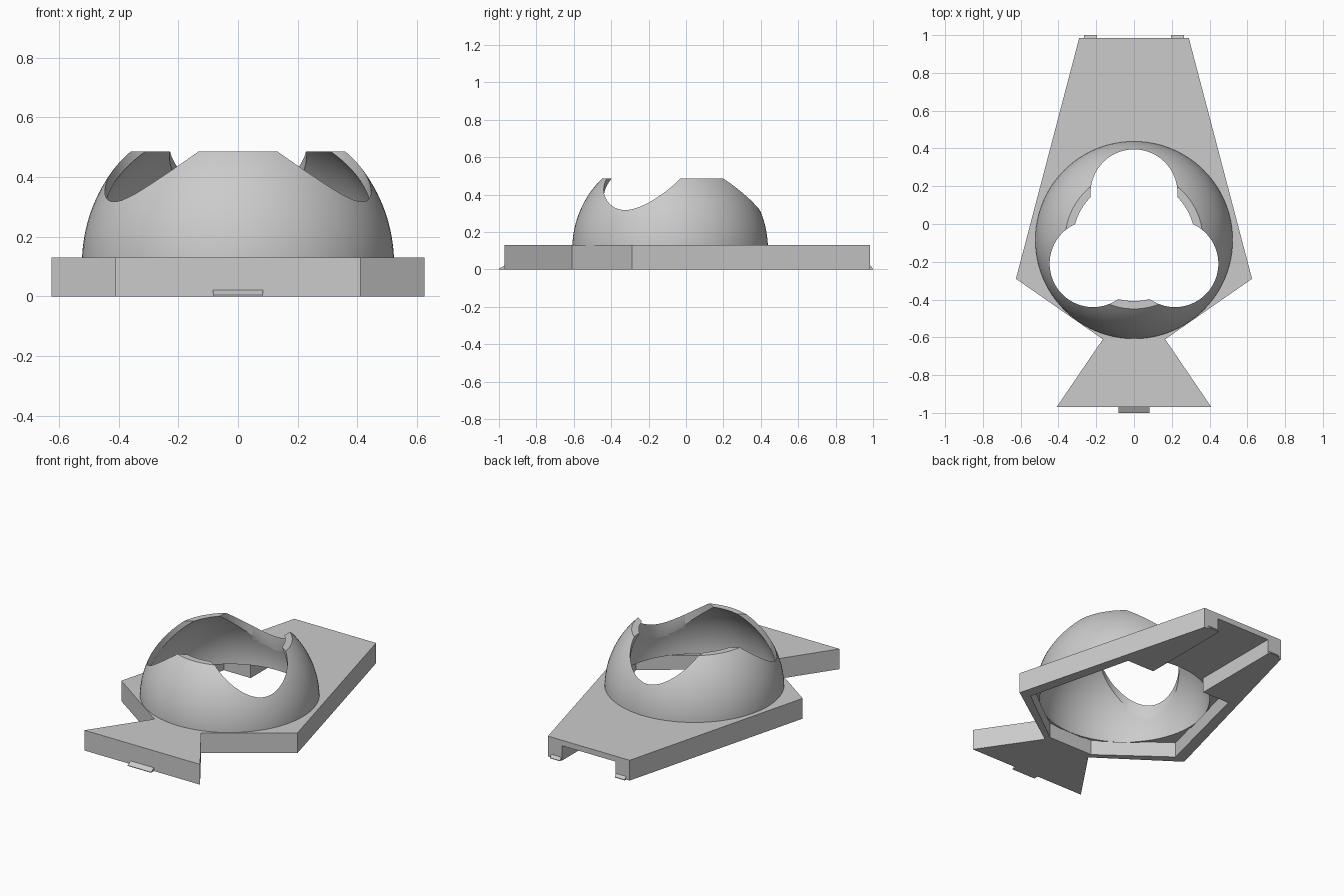
import bpy, bmesh, math

if "Cube" in bpy.data.objects:
    bpy.data.objects.remove(bpy.data.objects["Cube"])

GREY = bpy.data.materials.new("light_grey")
GREY.use_nodes = True
GREY.diffuse_color = (0.6, 0.6, 0.6, 1)
GREY.node_tree.nodes["Principled BSDF"].inputs["Base Color"].default_value = (0.6, 0.6, 0.6, 1)

CY, CZ = -0.085, 0.11          # dome centre
R_OUT, R_IN = 0.523, 0.495     # dome shell radii
TOP, ROOF, CUT = 0.13, 0.095, 0.485


def finish(bm, name):
    bmesh.ops.recalc_face_normals(bm, faces=bm.faces)
    mesh = bpy.data.meshes.new(name)
    bm.to_mesh(mesh)
    bm.free()
    mesh.materials.append(GREY)
    obj = bpy.data.objects.new(name, mesh)
    bpy.context.collection.objects.link(obj)
    return obj


def prism(name, outline, z0, z1):
    bm = bmesh.new()
    face = bm.faces.new([bm.verts.new((x, y, z0)) for x, y in outline])
    res = bmesh.ops.extrude_face_region(bm, geom=[face])
    for v in res["geom"]:
        if isinstance(v, bmesh.types.BMVert):
            v.co.z = z1
    return finish(bm, name)


def mirrored(half):
    return half + [(-x, y) for x, y in reversed(half)]


def circle(cx, cy, r, n=96):
    return [(cx + r * math.cos(math.tau * i / n), cy + r * math.sin(math.tau * i / n))
            for i in range(n)]


def cut(obj, cutters):
    for c in cutters:
        c.hide_render = True
        mod = obj.modifiers.new("cut", "BOOLEAN")
        mod.operation, mod.solver, mod.object = "DIFFERENCE", "EXACT", c
    bpy.context.view_layer.update()
    deps = bpy.context.evaluated_depsgraph_get()
    mesh = bpy.data.meshes.new_from_object(obj.evaluated_get(deps))
    obj.modifiers.clear()
    obj.data = mesh
    for c in cutters:
        bpy.data.objects.remove(c)


# Base plate with flared tail, hollow underneath and open at the back
plate = prism("base_plate", mirrored([(0.29, 0.985), (0.625, -0.29), (0.165, -0.61),
                                      (0.41, -0.97)]), 0, TOP)
pocket = prism("pocket_cutter", mirrored([(0.19, 1.1), (0.19, 0.4), (0.38, 0.4),
                                          (0.55, -0.28), (0.155, -0.575)]), -0.1, ROOF)
opening = prism("opening_cutter", circle(0, CY, 0.505), ROOF - 0.005, 0.3)
cut(plate, [pocket, opening])


# Dome shell, lathed from a closed profile
def arc(r, steps=20):
    a0 = math.asin((ROOF - CZ) / r)
    a1 = math.asin((CUT - CZ) / r)
    angles = [a0 + (a1 - a0) * i / steps for i in range(steps + 1)]
    return [(r * math.cos(a), CZ + r * math.sin(a)) for a in angles]


profile = arc(R_OUT) + arc(R_IN)[::-1]
bm = bmesh.new()
SEG = 96
rings = [[bm.verts.new((r * math.cos(math.tau * s / SEG), CY + r * math.sin(math.tau * s / SEG), z))
          for r, z in profile] for s in range(SEG)]
for s in range(SEG):
    a, b = rings[s], rings[(s + 1) % SEG]
    for i in range(len(profile)):
        j = (i + 1) % len(profile)
        bm.faces.new((a[i], b[i], b[j], a[j]))
dome = finish(bm, "dome_shell")

# Three round lobes cut down through the dome
lobes = []
for deg in (90, 210, 330):
    a = math.radians(deg)
    lobes.append(prism("lobe_cutter", circle(0.25 * math.cos(a), CY + 0.25 * math.sin(a), 0.23),
                       0.2, 0.7))
cut(dome, lobes)
bpy.ops.object.select_all(action="DESELECT")
dome.select_set(True)
bpy.context.view_layer.objects.active = dome
bpy.ops.object.shade_smooth_by_angle(angle=math.radians(30))


# Small wedge clips along the bottom edge of both ends
def clip(name, x0, x1, y_wall, y_tip):
    bm = bmesh.new()
    ends = [[bm.verts.new((x, y, z)) for y, z in ((y_wall, 0), (y_tip, 0), (y_tip, 0.004),
                                                  (y_wall, 0.022))] for x in (x0, x1)]
    for e in ends:
        bm.faces.new(e)
    for i in range(4):
        j = (i + 1) % 4
        bm.faces.new((ends[0][i], ends[0][j], ends[1][j], ends[1][i]))
    finish(bm, name)


clip("front_clip", -0.083, 0.083, -0.968, -1.0)
clip("back_clip_left", 0.195, 0.265, 0.983, 1.0)
clip("back_clip_right", -0.265, -0.195, 0.983, 1.0)
